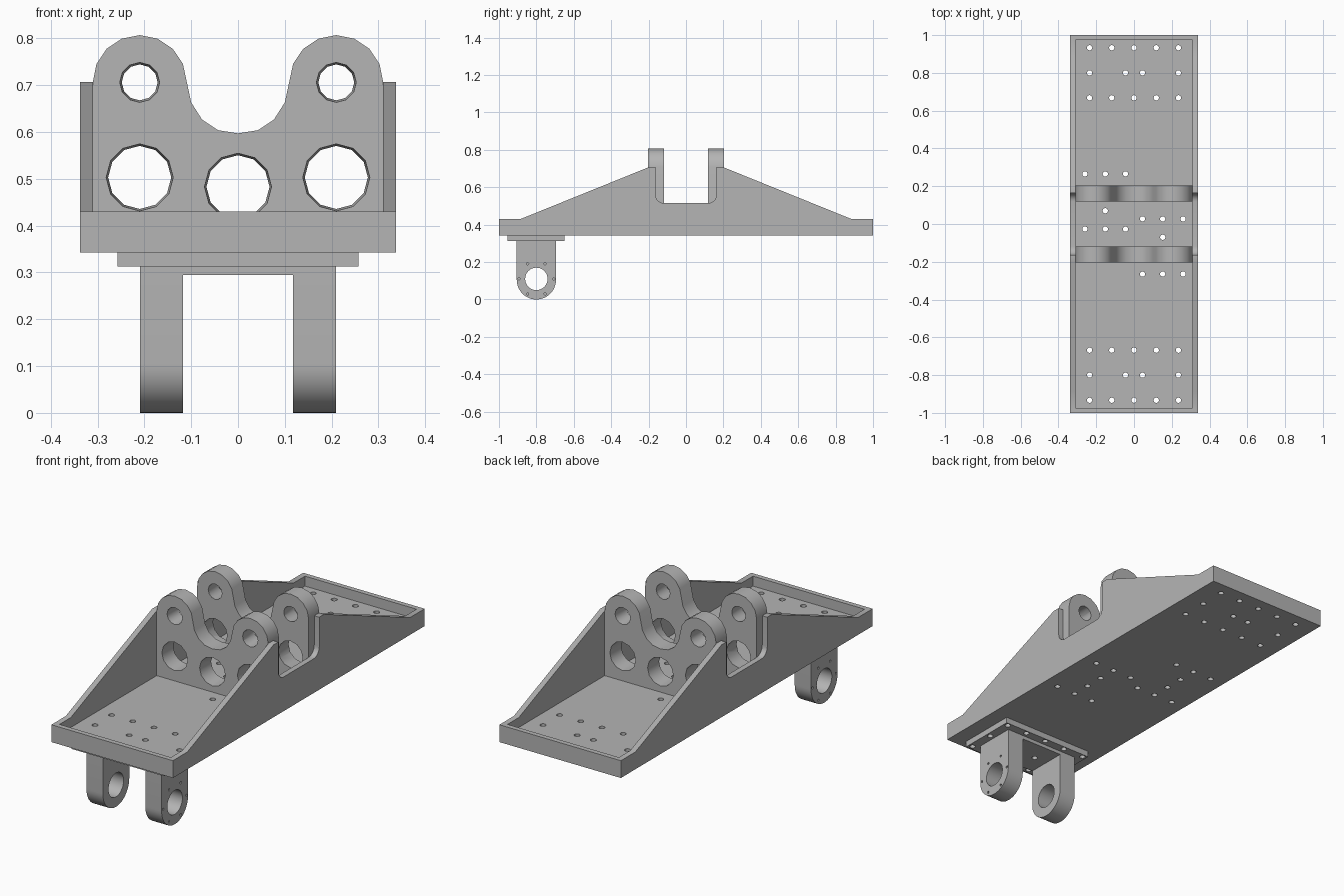
import bpy, bmesh
from math import sin, cos, pi, radians
from mathutils import Matrix, Vector

cube = bpy.data.objects.get("Cube")
if cube:
    bpy.data.objects.remove(cube, do_unlink=True)

steel = bpy.data.materials.new("plain_grey")
steel.use_nodes = True
steel.diffuse_color = (0.46, 0.46, 0.46, 1)
steel.node_tree.nodes["Principled BSDF"].inputs["Base Color"].default_value = steel.diffuse_color


def make(name, bm):
    bmesh.ops.recalc_face_normals(bm, faces=bm.faces[:])
    me = bpy.data.meshes.new(name)
    bm.to_mesh(me)
    bm.free()
    me.materials.append(steel)
    ob = bpy.data.objects.new(name, me)
    bpy.context.scene.collection.objects.link(ob)
    return ob


def prism(name, pts, axis, lo, hi):
    """Extrude a profile along x (points are y, z) or along y (points are x, z)."""
    bm = bmesh.new()
    place = (lambda p, d: (d, *p)) if axis == "x" else (lambda p, d: (p[0], d, p[1]))
    face = bm.faces.new([bm.verts.new(place(p, lo)) for p in pts])
    new = bmesh.ops.extrude_face_region(bm, geom=[face])["geom"]
    step = Vector((hi - lo, 0, 0) if axis == "x" else (0, hi - lo, 0))
    bmesh.ops.translate(bm, verts=[v for v in new if isinstance(v, bmesh.types.BMVert)], vec=step)
    return make(name, bm)


def box(name, x, y0, y1, z0, z1):
    return prism(name, [(y0, z0), (y1, z0), (y1, z1), (y0, z1)], "x", -x, x)


def drill(centres, axis, r1, r2, depth, sides):
    """One cutter made of many round pins."""
    turn = {"x": Matrix.Rotation(pi / 2, 4, "Y"), "y": Matrix.Rotation(pi / 2, 4, "X"), "z": Matrix()}[axis]
    bm = bmesh.new()
    for c in centres:
        bmesh.ops.create_cone(bm, cap_ends=True, segments=sides, radius1=r1, radius2=r2,
                              depth=depth, matrix=Matrix.Translation(c) @ turn)
    return make("cutter", bm)


def cut(ob, *cutters):
    """Subtract cutters, bake the result and remove the cutters."""
    for c in cutters:
        c.hide_render = True
        mod = ob.modifiers.new("cut", "BOOLEAN")
        mod.operation, mod.solver, mod.object = "DIFFERENCE", "EXACT", c
    graph = bpy.context.evaluated_depsgraph_get()
    graph.update()
    baked = bpy.data.meshes.new_from_object(ob.evaluated_get(graph))
    ob.modifiers.clear()
    ob.data = baked
    for c in cutters:
        bpy.data.objects.remove(c, do_unlink=True)


def arc(cx, cz, r, a0, a1, n):
    angles = [radians(a0 + (a1 - a0) * i / n) for i in range(n + 1)]
    return [(cx + r * cos(a), cz + r * sin(a)) for a in angles]


def mirrored(half):
    """Close a half profile with its reflection across the first coordinate."""
    return half + [(-a, b) for a, b in reversed(half) if abs(a) > 1e-5]


BASE, FLOOR = 0.343, 0.38

# Tray with sloped, notched side walls
wall = [(-1, BASE), (-1, 0.43), (-0.885, 0.43), (-0.2, 0.707), (-0.163, 0.707)]
wall += arc(-0.118, 0.56, 0.045, 180, 270, 8)
tray = prism("tray", mirrored(wall), "x", -0.338, 0.338)
cut(tray, box("hollow", 0.31, -0.975, 0.975, FLOOR, 1))

# Bolt holes through the tray floor
cols = (0.235, 0.118, 0, -0.118, -0.235)
bracket_holes = [(x, y, BASE) for y in (-0.933, -0.668) for x in cols]
bracket_holes += [(x, -0.8, BASE) for x in (-0.235, -0.045, 0.045, 0.235)]
floor_holes = bracket_holes + [(x, -y, z) for x, y, z in bracket_holes]
for s in (1, -1):
    floor_holes += [(-x * s, y * s, BASE) for y in (0.265, -0.027) for x in (0.26, 0.152, 0.045)]
    floor_holes += [(-0.152 * s, y * s, BASE) for y in (0.07, 0.168)]
cut(tray, drill(floor_holes, "z", 0.014, 0.014, 0.2, 16))

# Two upright plates with paired ears
ear = [(-0.31, FLOOR)] + arc(-0.21, 0.707, 0.1, 180, 22.5, 7)
ear += [(-0.1, 0.663), (-0.077, 0.627), (-0.043, 0.604), (0, 0.597)]
for name, s in (("front_ear_plate", -1), ("back_ear_plate", 1)):
    lo, hi = sorted((s * 0.118, s * 0.203))
    plate = prism(name, mirrored(ear), "y", lo, hi)
    y = s * 0.16
    big = [(-0.21, y, 0.503), (0.21, y, 0.503), (0, y, 0.483)]
    small = [(-0.21, y, 0.706), (0.21, y, 0.706)]
    wide, narrow = (0.072, 0.067), (0.043, 0.038)
    cut(plate, drill(big, "y", *wide[::s], 0.1, 12), drill(small, "y", *narrow[::s], 0.1, 12))

# Bracket pad and bridge under the front end
pad = box("bracket_pad", 0.257, -0.955, -0.65, 0.313, BASE)
bridge = box("bracket_bridge", 0.118, -0.905, -0.695, 0.295, 0.313)
for part in (pad, bridge):
    cut(part, drill(bracket_holes, "z", 0.014, 0.014, 0.2, 16))

# Hanging lugs with a bore and a ring of blind holes on the outer face
lug_profile = [(-0.905, 0.313)] + arc(-0.8, 0.105, 0.105, 180, 360, 24) + [(-0.695, 0.313)]
for name, s in (("left_lug", 1), ("right_lug", -1)):
    lo, hi = sorted((s * 0.118, s * 0.209))
    lug = prism(name, lug_profile, "x", lo, hi)
    ring = [(s * 0.209, y, z) for y, z in arc(-0.8, 0.11, 0.093, 0, 300, 5)]
    cut(lug, drill([(s * 0.16, -0.8, 0.11)], "x", 0.06, 0.06, 0.2, 32),
        drill(ring, "x", 0.006, 0.006, 0.06, 10))

# Smooth shading with sharp edges kept
for ob in bpy.context.scene.objects:
    if ob.type == "MESH":
        ob.data.polygons.foreach_set("use_smooth", [True] * len(ob.data.polygons))
        ob.data.set_sharp_from_angle(angle=radians(35))
